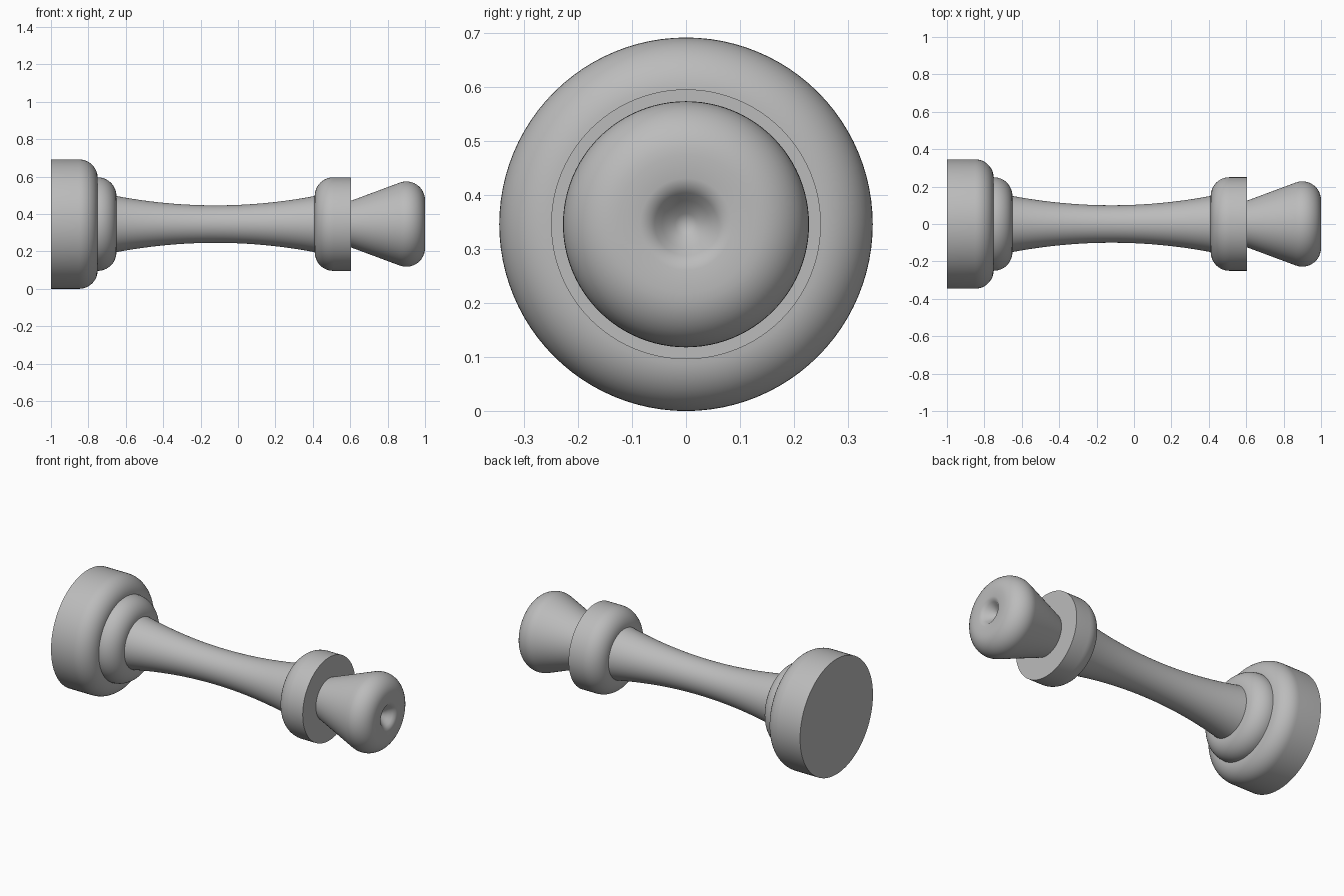
import bpy, bmesh, math
from mathutils import Matrix, Vector

if "Cube" in bpy.data.objects:
    bpy.data.objects.remove(bpy.data.objects["Cube"])

SEGMENTS = 96
AXIS_Z = 0.346

grey = bpy.data.materials.new("plain grey")
grey.diffuse_color = (0.5, 0.5, 0.5, 1)
grey.use_nodes = True
grey.node_tree.nodes["Principled BSDF"].inputs["Base Color"].default_value = grey.diffuse_color


def arc(cx, cr, radius, start, end, n=12):
    """Points (x, r) on a circular arc, angles in degrees."""
    return [(cx + radius * math.cos(math.radians(start + (end - start) * i / n)),
             cr + radius * math.sin(math.radians(start + (end - start) * i / n)))
            for i in range(n + 1)]


def lathe(name, profile):
    """Turn an (x, r) profile about the horizontal axis."""
    bm = bmesh.new()
    verts = [bm.verts.new((x, 0, r)) for x, r in profile]
    edges = [bm.edges.new(pair) for pair in zip(verts, verts[1:])]
    bmesh.ops.spin(bm, geom=verts + edges, cent=(0, 0, 0), axis=(1, 0, 0),
                   angle=2 * math.pi, steps=SEGMENTS, use_merge=True)
    bmesh.ops.remove_doubles(bm, verts=bm.verts, dist=1e-5)
    # Point every face away from the inside of the profile
    bmesh.ops.recalc_face_normals(bm, faces=bm.faces)
    widest = max(bm.faces, key=lambda f: Vector((f.calc_center_median().yz)).length)
    c = widest.calc_center_median()
    if widest.normal.dot(Vector((0, c.y, c.z))) < 0:
        bmesh.ops.reverse_faces(bm, faces=bm.faces)
    bm.transform(Matrix.Translation((0, 0, AXIS_Z)))
    mesh = bpy.data.meshes.new(name)
    bm.to_mesh(mesh)
    bm.free()
    mesh.materials.append(grey)
    obj = bpy.data.objects.new(name, mesh)
    bpy.context.collection.objects.link(obj)
    bpy.context.view_layer.objects.active = obj
    obj.select_set(True)
    bpy.ops.object.shade_smooth_by_angle(angle=math.radians(35))
    obj.select_set(False)


# Wide foot with a flat end and a rounded shoulder
lathe("base", [(-1, 0), (-1, 0.346)] + arc(-0.85, 0.246, 0.1, 90, 0))

# Smaller rounded ring on the foot
lathe("base_ring", [(-0.75, 0.25)] + arc(-0.75, 0.15, 0.1, 90, 0))

# Waisted stem
lathe("stem", [(-0.12 + 0.53 * t, 0.1 + 0.05 * t * t)
               for t in (i / 12 - 1 for i in range(25))])

# Collar, rounded toward the stem and flat toward the head
lathe("collar", arc(0.51, 0.15, 0.1, 180, 90) + [(0.605, 0.25), (0.605, 0.125)])

# Flared head with a rounded rim and a small dimple in its end
lathe("head", [(0.605, 0.125)] + arc(0.9, 0.128, 0.1, 110, 0)
      + [(1, 0.085), (0.996, 0.07), (0.985, 0.058), (0.968, 0.044), (0.945, 0.02), (0.935, 0)])
